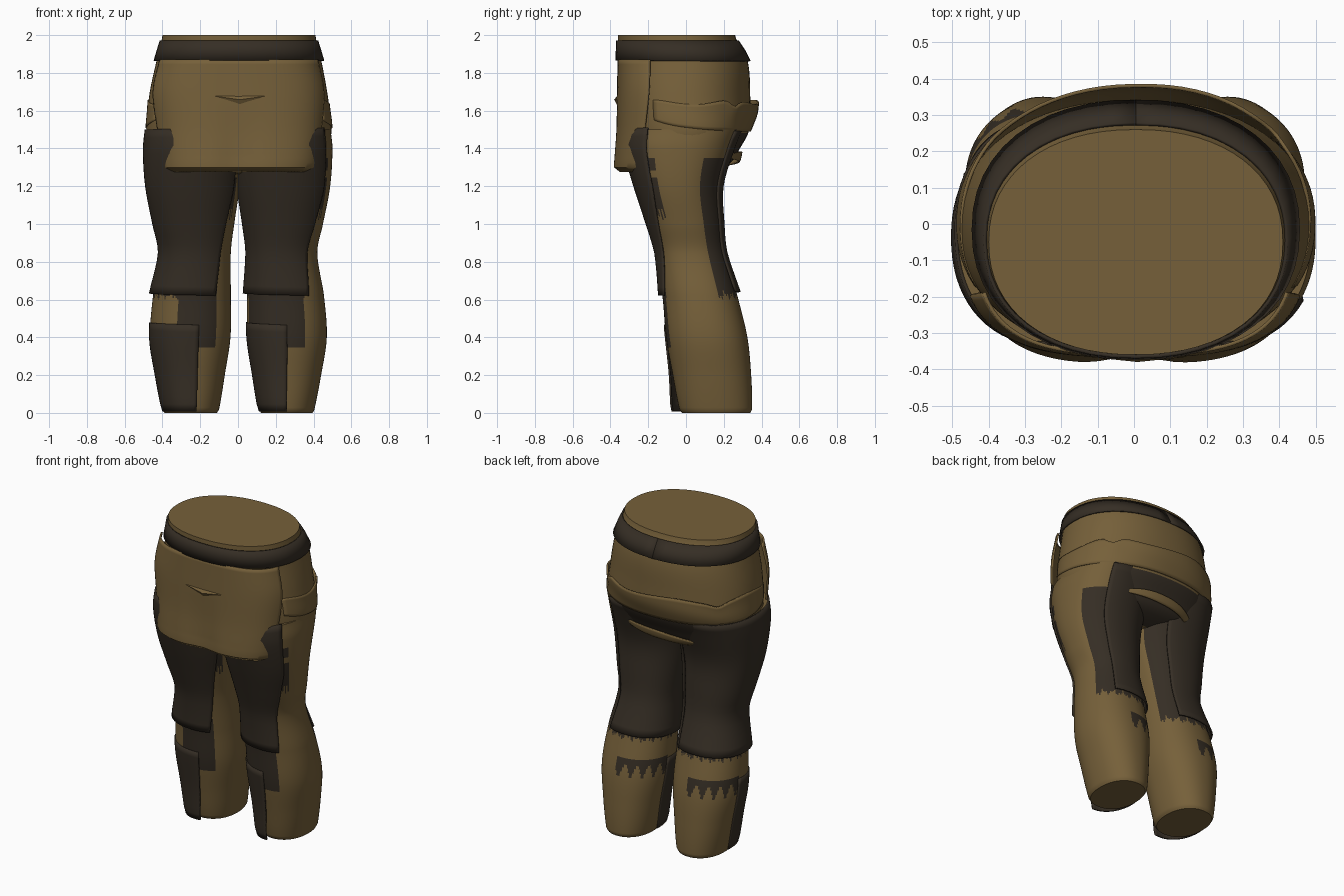
import bpy
import math

if "Cube" in bpy.data.objects:
    bpy.data.objects.remove(bpy.data.objects["Cube"])


def material(name, rgb):
    m = bpy.data.materials.new(name)
    m.diffuse_color = (*rgb, 1)
    m.use_nodes = True
    m.node_tree.nodes["Principled BSDF"].inputs["Base Color"].default_value = m.diffuse_color
    return m


TAN = material("tan cloth", (0.180, 0.117, 0.042))
DARK = material("dark brown leather", (0.036, 0.027, 0.018))


def section_at(sections, z):
    """Smoothly interpolated section (x0, x1, y0, y1) at height z."""
    n = len(sections)
    i = 0
    while i < n - 2 and z > sections[i + 1][0]:
        i += 1
    a, b = sections[i], sections[i + 1]
    p, q = sections[max(i - 1, 0)], sections[min(i + 2, n - 1)]
    h = b[0] - a[0]
    t = min(max((z - a[0]) / h, 0), 1)
    out = []
    for k in range(1, 5):
        ma = (b[k] - p[k]) / (b[0] - p[0]) * h
        mb = (q[k] - a[k]) / (q[0] - a[0]) * h
        out.append((2*t**3 - 3*t*t + 1) * a[k] + (t**3 - 2*t*t + t) * ma
                   + (3*t*t - 2*t**3) * b[k] + (t**3 - t*t) * mb)
    return out


def ring_point(sections, z, deg, off=0, power=2.2):
    """Point on the rounded section; -90 degrees is the front."""
    x0, x1, y0, y1 = section_at(sections, z)
    c, s = math.cos(math.radians(deg)), math.sin(math.radians(deg))
    e = 2 / power
    return ((x0 + x1) / 2 + ((x1 - x0) / 2 + off) * math.copysign(abs(c)**e, c),
            (y0 + y1) / 2 + ((y1 - y0) / 2 + off) * math.copysign(abs(s)**e, s), z)


def finish(name, verts, faces, mats, thickness=0):
    me = bpy.data.meshes.new(name)
    me.from_pydata(verts, [], faces)
    for m in mats:
        me.materials.append(m)
    ob = bpy.data.objects.new(name, me)
    bpy.context.collection.objects.link(ob)
    if thickness:
        mod = ob.modifiers.new("thickness", "SOLIDIFY")
        mod.thickness = thickness
        mod.offset = -1
    bpy.ops.object.select_all(action='DESELECT')
    ob.select_set(True)
    bpy.context.view_layer.objects.active = ob
    bpy.ops.object.shade_smooth_by_angle(angle=math.radians(40))
    return ob


def body(name, sections, rows, segs, paint):
    """Closed lofted body; paint(deg, z) is true on dark faces."""
    z0, z1 = sections[0][0], sections[-1][0]
    verts = [ring_point(sections, z0 + (z1 - z0) * r / rows, 360 * s / segs)
             for r in range(rows + 1) for s in range(segs)]
    faces = [(r*segs + s, r*segs + (s+1) % segs, (r+1)*segs + (s+1) % segs, (r+1)*segs + s)
             for r in range(rows) for s in range(segs)]
    sides = len(faces)
    faces += [tuple(reversed(range(segs))), tuple(range(rows*segs, (rows+1)*segs))]
    ob = finish(name, verts, faces, [TAN, DARK])
    for i in range(sides):
        r, s = divmod(i, segs)
        deg = (360 * (s + 0.5) / segs + 180) % 360 - 180
        if paint(deg, z0 + (z1 - z0) * (r + 0.5) / rows):
            ob.data.polygons[i].material_index = 1
    return ob


def shell(name, sections, span, heights, mat, offset, segs=32, rows=12, thickness=0.01, power=2.2):
    """Open plate; span(v), heights(u) give its edges, offset(u, v) its distance."""
    verts = []
    for r in range(rows + 1):
        v = r / rows
        a, b = span(v)
        for s in range(segs + 1):
            u = s / segs
            lo, hi = heights(u)
            verts.append(ring_point(sections, lo + (hi - lo) * v, a + (b - a) * u,
                                    offset(u, v), power))
    w = segs + 1
    faces = [(r*w + s, r*w + s + 1, (r+1)*w + s + 1, (r+1)*w + s)
             for r in range(rows) for s in range(segs)]
    return finish(name, verts, faces, [mat], thickness)


# Hips and waist
HIPS = [(1.265, -.25, .25, -.17, .10), (1.31, -.42, .42, -.27, .22), (1.40, -.475, .475, -.32, .285),
        (1.50, -.485, .495, -.345, .335), (1.68, -.47, .475, -.360, .34),
        (1.87, -.430, .440, -.358, .325), (1.97, -.405, .415, -.36, .27), (2.0, -.40, .41, -.36, .26)]
body("hips", HIPS, 44, 64,
     lambda d, z: z < 1.49 and (d > 48 or d < -150))

# Belt, flared at its lower edge
belt = shell("belt", HIPS, lambda v: (90, 450), lambda u: (1.865, 1.972), DARK,
             lambda u, v: 0.016 - 0.006 * v, segs=48, rows=2)

# Front apron, bulging over each thigh and dented between them
APRON = [(1.275, -.415, .425, -.355, .25), (1.295, -.43, .44, -.384, .27), (1.34, -.435, .45, -.384, .27),
         (1.5, -.455, .47, -.372, .30), (1.70, -.475, .48, -.366, .33), (1.87, -.435, .443, -.362, .31)]
apron = shell("apron", APRON, lambda v: (-154 - 6 * v, -26 + 6 * v),
              lambda u: (1.275, 1.87), TAN, lambda u, v: 0, segs=40, rows=24, power=3.0)
for vert in apron.data.vertices:
    low = max(0, min(1, (1.65 - vert.co.z) / 0.3))
    vert.co.y += 0.022 * low * math.exp(-(vert.co.x / 0.09)**2)

# Small triangular fold on the apron
finish("apron_fold", [(-.125, -.366, 1.677), (.145, -.366, 1.677), (.01, -.364, 1.63), (.01, -.380, 1.658)],
       [(0, 2, 3), (3, 2, 1), (0, 3, 1), (0, 1, 2)], [TAN])


# Gathered cloth band around the back of the hips
def fold_heights(u):
    notch = 0.035 * math.exp(-((u - 0.3) / 0.025)**2) + 0.02 * math.exp(-((u - 0.72) / 0.03)**2)
    return 1.49 + 0.06 * abs(2*u - 1)**4, 1.645 + 0.012 * math.cos(u * 22) - notch


shell("back_fold", HIPS, lambda v: (-26, 206), fold_heights, TAN,
      lambda u, v: 0.003 + (0.012 + 0.030 * v) * math.sin(math.pi * u)**3
      + 0.004 * math.sin(math.pi * u) * math.sin(9 * u + 5 * v), segs=56, rows=8)

# Thin cloth fold under the seat
shell("seat_fold", HIPS, lambda v: (54, 128),
      lambda u: (1.35 - 0.05 * u, 1.36 - 0.05 * u + 0.045 * math.sin(math.pi * u)), TAN,
      lambda u, v: 0.004 + 0.04 * math.sin(math.pi * u) * (1 - 0.5 * v), rows=4)

# Legs
LEG = [(0, .122, .395, -.02, .340), (.02, .110, .405, -.035, .35), (.2, .08, .44, -.07, .345),
       (.4, .05, .47, -.105, .325), (.62, .048, .455, -.125, .272), (.85, .048, .42, -.16, .21),
       (1.0, .03, .45, -.205, .195), (1.2, .0, .488, -.27, .19), (1.4, -.02, .50, -.325, .25),
       (1.5, -.01, .49, -.325, .29)]


def jag(deg, amount):
    return amount * (math.sin(deg * 0.35) + math.sin(deg * 0.83 + 1)) / 2


def leg_paint(knee):
    def rule(d, z):
        hem = 0.62 + jag(d, 0.025)
        if z > hem and (d > 62 or d < -62):           # under the thigh guard
            return True
        if 28 < d <= 62 and hem < z < 1.35:           # side strip
            return True
        if -50 < d < -24 and 1.08 + jag(d * 3, .06) < z < 1.35 and not 1.25 < z < 1.28:
            return True
        if knee[0] < d < knee[1] and 0.35 < z < 0.7:  # knee patch
            return True
        if 86 < d < 176:                              # torn teeth on the calf
            tooth = abs((d / 20) % 1 - 0.5) * 2
            return 0.475 - 0.10 * (1 - tooth) < z < 0.495
        return False
    return rule


for side, knee, shin_end in (("left", (-107, -53), -80), ("right", (-160, -66), -90)):
    if side == "right":
        sec = LEG
    else:
        sec = [(z, -x1 + .005, -x0 + .01, y0, y1) for z, x0, x1, y0, y1 in LEG]
    body(side + "_leg", sec, 160, 144, leg_paint(knee))
    # Thigh guard, open along one side
    shell(side + "_thigh_guard", sec, lambda v: (-298, -59 + 25 * min(1, v * 1.6)),
          lambda u: (0.645 - 0.025 * u, 1.49 + 0.02 * u), DARK,
          lambda u, v: 0.009 + 0.014 * max(0, 1 - v * 4), segs=48, rows=20)
    # Shin guard, standing forward at the ankle
    shin = shell(side + "_shin_guard", sec, lambda v: (-186, shin_end), lambda u: (0.008, 0.48 - 0.015 * u),
                 DARK, lambda u, v: 0.006, segs=20, rows=12)
    for vert in shin.data.vertices:
        vert.co.y -= 0.045 * (1 - vert.co.z / 0.48)**2
